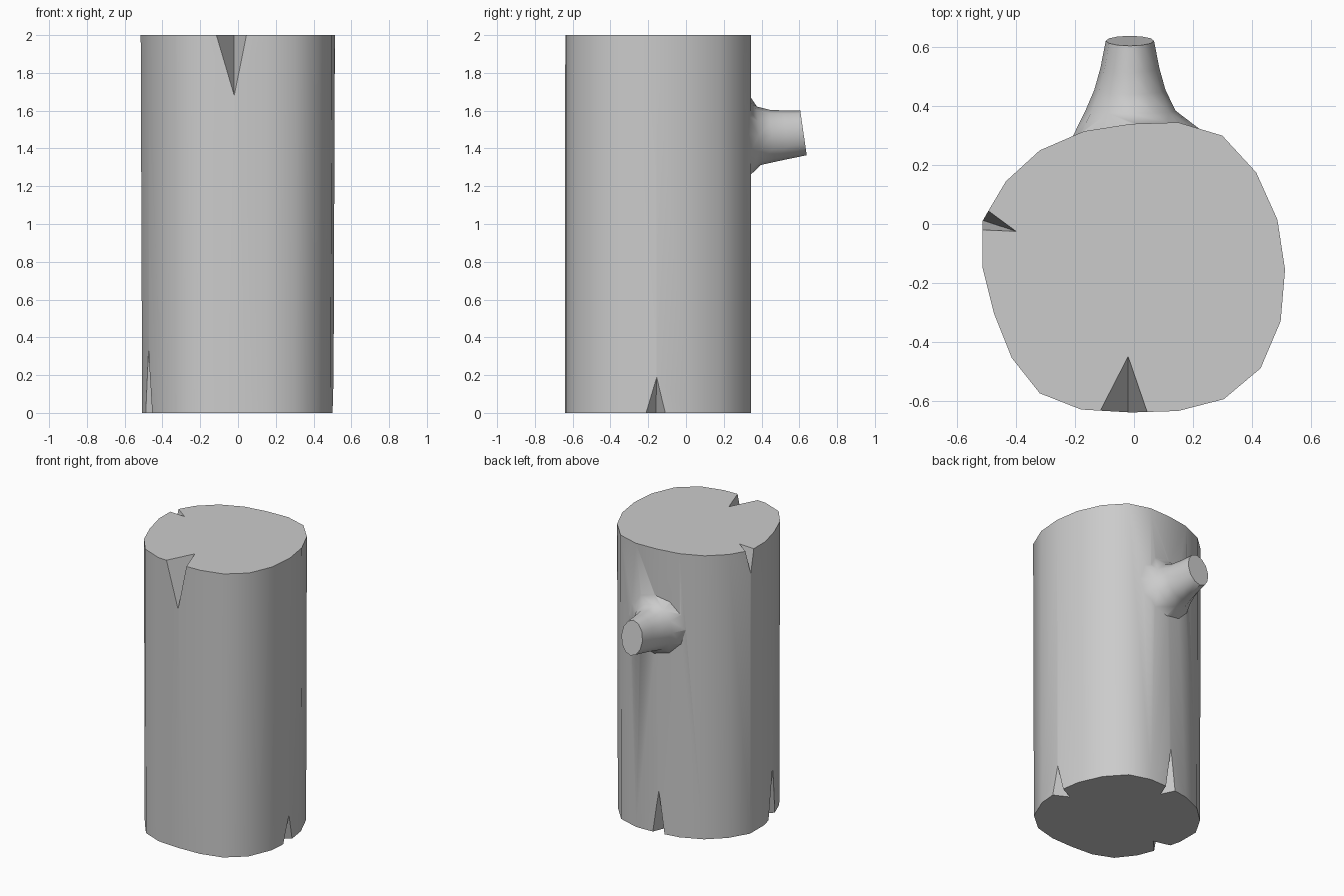
import bpy, bmesh, math
from mathutils import Vector

if "Cube" in bpy.data.objects:
    bpy.data.objects.remove(bpy.data.objects["Cube"])

# Cross-section of the trunk (seen from above)
OUTLINE = [(-.01, .34), (.15, .345), (.30, .30), (.415, .175), (.487, .015),
           (.513, -.155), (.498, -.33), (.43, -.49), (.305, -.595), (.15, -.635),
           (-.01, -.64), (-.18, -.63), (-.32, -.575), (-.415, -.455), (-.475, -.305),
           (-.515, -.145), (-.515, .01), (-.435, .145), (-.32, .25), (-.17, .315)]


def make_object(name, bm):
    bmesh.ops.recalc_face_normals(bm, faces=bm.faces)
    mesh = bpy.data.meshes.new(name)
    bm.to_mesh(mesh)
    bm.free()
    obj = bpy.data.objects.new(name, mesh)
    bpy.context.collection.objects.link(obj)
    return obj


def loft(name, rings):
    bm = bmesh.new()
    loops = [[bm.verts.new(p) for p in ring] for ring in rings]
    n = len(loops[0])
    for lo, hi in zip(loops, loops[1:]):
        for i in range(n):
            j = (i + 1) % n
            bm.faces.new((lo[i], lo[j], hi[j], hi[i]))
    bm.faces.new(loops[0])
    bm.faces.new(loops[-1])
    return make_object(name, bm)


def wall_y(x):
    """Height of the back wall of the trunk at x."""
    back = sorted(p for p in OUTLINE if p[1] > .1)
    for (x0, y0), (x1, y1) in zip(back, back[1:]):
        if x0 <= x <= x1:
            return y0 + (y1 - y0) * (x - x0) / (x1 - x0)
    return .3


def cut_into(target, cutter, operation):
    mod = target.modifiers.new("cut", 'BOOLEAN')
    mod.operation = operation
    mod.solver = 'EXACT'
    mod.object = cutter
    bpy.context.view_layer.objects.active = target
    bpy.ops.object.modifier_apply(modifier=mod.name)
    bpy.data.objects.remove(cutter)


def notch(target, a, b, apex, tip, z):
    """Wedge crack: a, b on the rim, apex inside the end face, tip on the bark."""
    a, b, c = (Vector((*p, z)) for p in (a, b, apex))
    t = Vector(tip)
    d = (c - t) * .3
    bm = bmesh.new()
    v = [bm.verts.new(p) for p in (c + d, a + (a - c) * .5 + d,
                                   b + (b - c) * .5 + d, t + (t - c) * .5)]
    for f in ((0, 1, 2), (0, 1, 3), (1, 2, 3), (0, 2, 3)):
        bm.faces.new([v[i] for i in f])
    cutter = make_object("crack_cutter", bm)
    cutter.hide_render = True
    cut_into(target, cutter, 'DIFFERENCE')


# Trunk, very slightly narrower at the foot
log = loft("log", [[(x * .985, y, 0) for x, y in OUTLINE],
                   [(x, y, 2) for x, y in OUTLINE]])

# Branch stub: flared root on the bark, then rings (cx, y, cz, rx, rz, tilt)
N = 12
angles = [2 * math.pi * i / N for i in range(N)]
root = []
for t in angles:
    x = .01 + .22 * math.cos(t)
    root.append((x, wall_y(x) - .004, 1.467 + .212 * math.sin(t)))
rings = [(-.012, .385, 1.467, .153, .155, .01), (-.014, .455, 1.467, .121, .138, .015),
         (-.014, .53, 1.473, .10, .128, .015), (-.014, .622, 1.482, .082, .118, .017)]
inner = [(x, y - .1, z) for x, y, z in root]
stub = loft("branch_stub", [inner, root] + [
    [(cx + rx * math.cos(t), y - k * math.sin(t), cz + rz * math.sin(t)) for t in angles]
    for cx, y, cz, rx, rz, k in rings])
cut_into(log, stub, 'UNION')

# Cracks at the top end
notch(log, (-.115, -.635), (.045, -.639), (-.02, -.45), (-.02, -.64, 1.68), 2)
notch(log, (-.515, -.02), (-.495, .045), (-.40, -.025), (-.512, .012, 1.84), 2)
# Cracks at the bottom end
notch(log, (.498, -.21), (.498, -.11), (.40, -.16), (.507, -.155, .19), 0)
notch(log, (-.495, -.22), (-.458, -.345), (-.37, -.25), (-.478, -.29, .36), 0)
notch(log, (-.065, .332), (.02, .341), (-.02, .24), (-.025, .338, .30), 0)

# Smooth bark, sharp rims
bpy.ops.object.select_all(action='DESELECT')
log.select_set(True)
bpy.context.view_layer.objects.active = log
bpy.ops.object.shade_smooth_by_angle(angle=math.radians(40))
